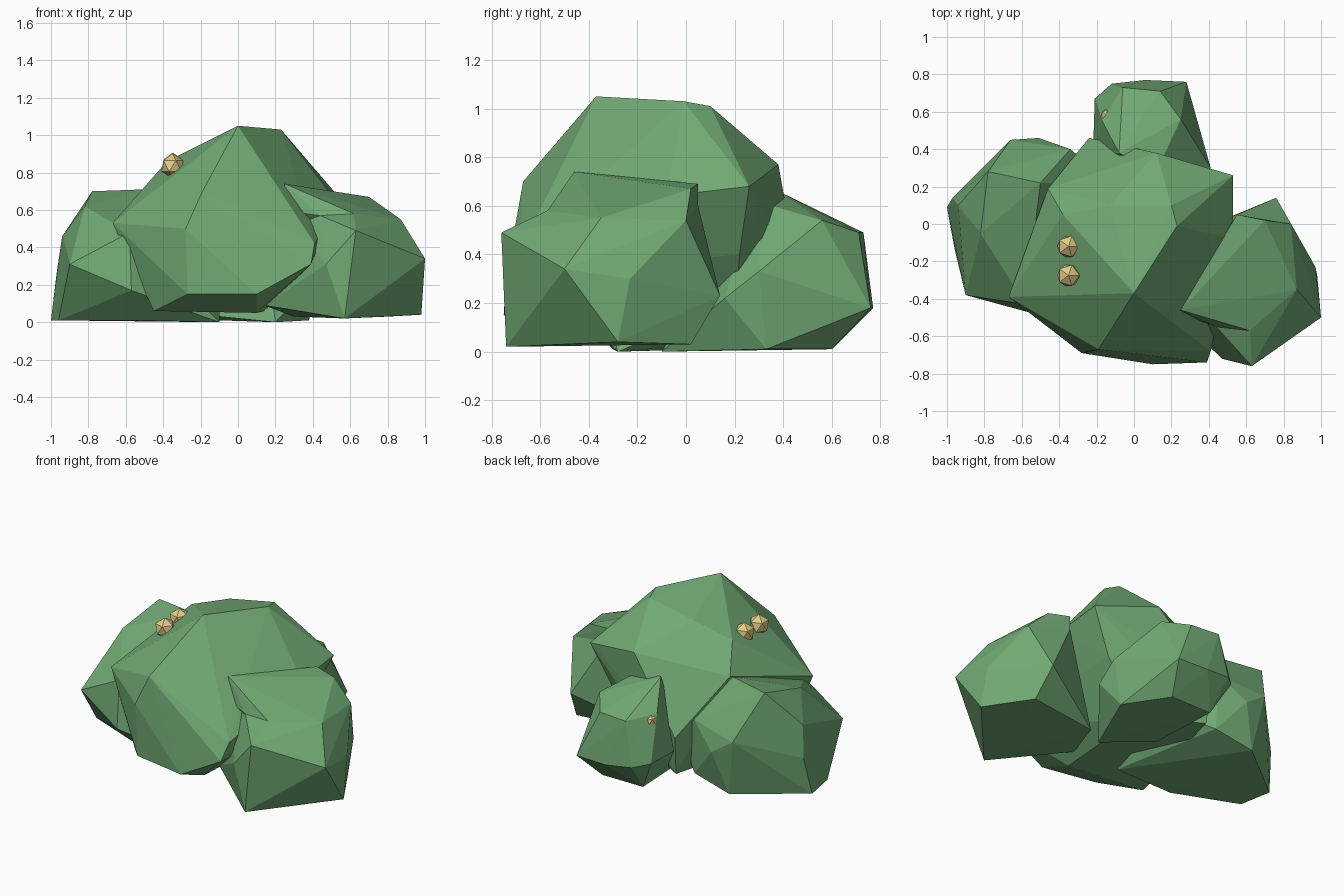
import bpy, bmesh
from mathutils import Matrix, Vector


def material(name, rgb):
    m = bpy.data.materials.new(name)
    m.diffuse_color = (*rgb, 1)
    return m


leaf = material("leaf green", (0.165, 0.40, 0.175))
gold = material("berry gold", (0.76, 0.60, 0.24))


def finish(bm, name, mat):
    bmesh.ops.recalc_face_normals(bm, faces=bm.faces)
    mesh = bpy.data.meshes.new(name)
    bm.to_mesh(mesh)
    bm.free()
    mesh.materials.append(mat)
    bpy.context.collection.objects.link(bpy.data.objects.new(name, mesh))


# a faceted clump of leaves: the hull of a few corner points
def clump(name, points):
    bm = bmesh.new()
    for p in points:
        bm.verts.new(p)
    bmesh.ops.convex_hull(bm, input=bm.verts)
    loose = [v for v in bm.verts if not v.link_faces]
    bmesh.ops.delete(bm, geom=loose, context='VERTS')
    finish(bm, name, leaf)


def berry(name, pos):
    bm = bmesh.new()
    bmesh.ops.create_icosphere(bm, subdivisions=1, radius=0.066,
                               matrix=Matrix.Translation(Vector(pos)))
    finish(bm, name, gold)


# tall middle clump, undercut below
clump("middle_clump", [
    (0, -.37, 1.05), (.23, -.01, 1.03), (.2, .1, 1.01), (-.13, .10, .945),
    (-.38, .05, .86), (.12, .38, .77), (.53, .26, .68), (.53, -.08, .64),
    (-.19, -.67, .70), (-.67, -.39, .53), (-.28, -.69, .50), (-.46, .19, .69),
    (-.12, .31, .70), (.41, -.68, .42), (.10, -.75, .15), (.39, -.74, .31),
    (-.27, -.68, .15), (-.45, -.45, .06), (.1, -.5, .05), (.39, .22, .40),
    (.15, .2, .06), (-.24, .46, .32), (-.22, .42, .06)])

# right clump: an upper lip over a wider lower part
shoulder = [(.44, -.55, .57), (.62, -.57, .58), (.87, -.35, .55),
            (.84, 0, .54), (.55, .05, .60)]
clump("right_clump_top", shoulder + [
    (.25, -.46, .74), (.55, .05, .69), (.70, .02, .67), (.22, -.47, .60),
    (.45, -.2, .2), (.75, -.3, .3)])
clump("right_clump_base", shoulder + [
    (1, -.5, .34), (.97, -.23, .30), (.76, .14, .23), (.63, -.76, .49),
    (.70, -.69, .30), (.47, -.72, .31), (.57, -.74, .02), (.98, -.28, .04),
    (.8, .02, .03), (.14, -.4, .09), (.3, -.05, .03), (.3, -.45, .52)])

# left clump
clump("left_clump", [
    (-.78, .28, .70), (-.5, .22, .71), (-.82, -.05, .62), (-.94, .1, .46),
    (-1, .09, .01), (-.97, .14, .26), (-.9, -.38, .31), (-.58, -.43, .48),
    (-.57, -.47, .17), (-.66, .45, .40), (-.51, .46, .30), (-.34, .40, .45),
    (-.96, -.13, .01), (-.54, -.3, .01), (-.1, -.28, 0), (-.1, .2, .2),
    (-.6, .4, .02), (-.33, .38, .08)])

# back clump, reaching in under the middle
clump("back_clump", [
    (-.08, .38, .66), (.14, .71, .49), (-.06, .73, .49), (.25, .56, .54),
    (-.17, .55, .50), (.28, .76, .18), (.06, .77, .18), (-.12, .75, .20),
    (-.21, .67, .22), (-.22, .35, .22), (.41, .3, .33), (.41, .16, .22),
    (.38, .33, .01), (.2, .6, .01), (-.1, .6, .01), (-.1, .1, .03),
    (.2, -.1, 0), (.12, .28, .62)])

# two berries on top, one almost buried in the back clump
berry("berry_front", (-.35, -.275, .835))
berry("berry_middle", (-.35, -.12, .84))
berry("berry_sunk", (-.123, .565, .45))
